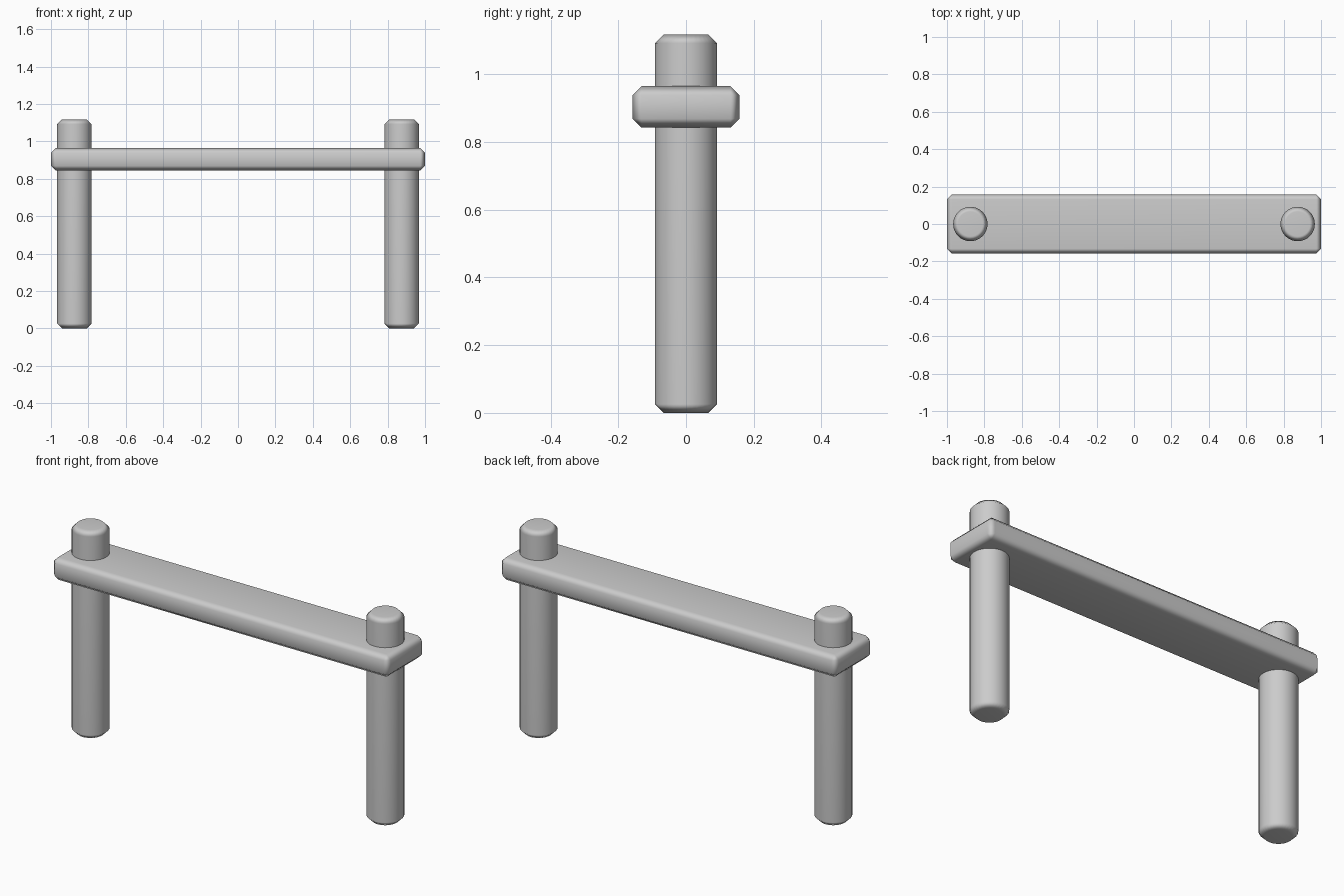
import bpy, math

if "Cube" in bpy.data.objects:
    bpy.data.objects.remove(bpy.data.objects["Cube"])

def finish(obj, name):
    # single-segment chamfer with smooth, face-weighted shading
    obj.name = name
    bpy.ops.object.transform_apply(location=False, rotation=False, scale=True)
    bpy.ops.object.shade_smooth()
    bev = obj.modifiers.new("chamfer", 'BEVEL')
    bev.width = 0.026
    bev.segments = 1
    bev.limit_method = 'ANGLE'
    bev.angle_limit = math.radians(40)
    wn = obj.modifiers.new("weighted_normals", 'WEIGHTED_NORMAL')
    wn.keep_sharp = True

# horizontal plank
bpy.ops.mesh.primitive_cube_add(size=1, location=(0, 0, 0.904))
plank = bpy.context.object
plank.scale = (2.0, 0.316, 0.122)
finish(plank, "plank")

# round posts passing through the plank
for name, x in (("left_post", -0.875), ("right_post", 0.875)):
    bpy.ops.mesh.primitive_cylinder_add(vertices=32, radius=0.092, depth=1.118,
                                        location=(x, 0, 0.559))
    finish(bpy.context.object, name)
